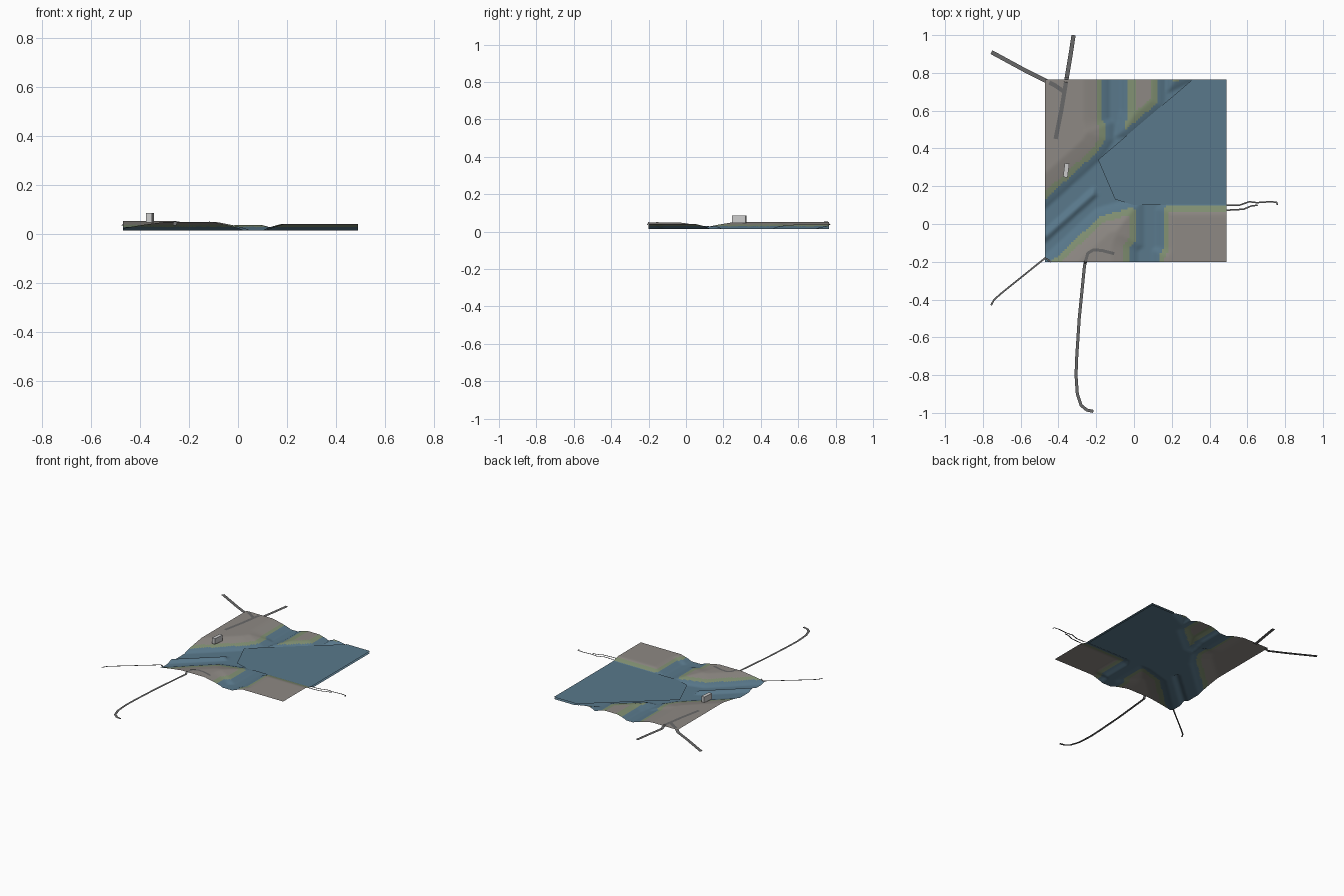
import bpy, math
from mathutils import Vector

if "Cube" in bpy.data.objects:
    bpy.data.objects.remove(bpy.data.objects["Cube"])

X0, X1, Y0, Y1, BED, N = -0.47, 0.49, -0.2, 0.765, 0.013, 84

def material(name, rgb):
    m = bpy.data.materials.new(name)
    m.diffuse_color = (*rgb, 1)
    m.use_nodes = True
    m.node_tree.nodes["Principled BSDF"].inputs["Base Color"].default_value = m.diffuse_color
    return m

BLUE = material("water_blue", (0.10, 0.19, 0.26))
GREEN = material("bank_green", (0.22, 0.28, 0.17))
STONE = material("land_stone", (0.27, 0.25, 0.23))
ROAD = material("road_grey", (0.14, 0.14, 0.14))

def add_mesh(name, verts, faces, mats):
    me = bpy.data.meshes.new(name)
    me.from_pydata(verts, [], faces)
    for m in mats:
        me.materials.append(m)
    ob = bpy.data.objects.new(name, me)
    bpy.context.collection.objects.link(ob)
    return ob

# Land outlines at bed level: (top height, bank width, outline)
LANDS = [
    (0.052, 0.14, [(-.7, 1), (-.13, 1), (-.13, .56), (-.11, .54), (-.11, .44), (-.17, .35),
                   (-.47, .08), (-.7, -.12)]),
    (0.037, 0.07, [(-.07, 1), (-.07, .6), (-.1, .46), (-.03, .46), (.16, .62), (.17, 1)]),
    (0.034, 0.05, [(.17, .9), (.17, .69), (.34, .77), (.4, .9)]),
    (0.034, 0.035, [(-.6, -.2), (-.47, -.1), (-.19, .15), (-.21, .2), (-.47, -.03), (-.6, -.15)]),
    (0.049, 0.14, [(-.6, -.28), (-.47, -.17), (-.2, .08), (-.02, .13), (.05, .13),
                   (.05, -.12), (.02, -.14), (.02, -.4), (-.6, -.4)]),
    (0.041, 0.08, [(.15, .13), (.7, .13), (.7, -.4), (.1, -.4), (.1, -.14), (.12, -.12), (.12, .08)]),
]

def inside_depth(p, poly):
    inside, d = False, 9.0
    for (ax, ay), (bx, by) in zip(poly, poly[1:] + poly[:1]):
        if (ay > p[1]) != (by > p[1]) and p[0] < (bx - ax) * (p[1] - ay) / (by - ay) + ax:
            inside = not inside
        ex, ey = bx - ax, by - ay
        t = ((p[0] - ax) * ex + (p[1] - ay) * ey) / (ex * ex + ey * ey)
        t = min(1, max(0, t))
        d = min(d, math.hypot(p[0] - ax - t * ex, p[1] - ay - t * ey))
    return d if inside else 0

def height(x, y):
    h = BED
    for top, w, poly in LANDS:
        t = min(1, inside_depth((x, y), poly) / w)
        h = max(h, BED + (top - BED) * t ** 0.7)
    return h

# Terrain sheet, coloured by height
verts = []
for j in range(N + 1):
    for i in range(N + 1):
        x, y = X0 + (X1 - X0) * i / N, Y0 + (Y1 - Y0) * j / N
        verts.append((x, y, height(x, y)))
faces = [(a, a + 1, a + N + 2, a + N + 1)
         for j in range(N) for i in range(N) for a in [j * (N + 1) + i]]
terrain = add_mesh("terrain", verts, faces, [BLUE, GREEN, STONE])
for p in terrain.data.polygons:
    p.material_index = 0 if p.center.z < 0.029 else 1 if p.center.z < 0.037 else 2
    p.use_smooth = True

# Lake surface
lake = [(-.19, .34), (-.1, .13), (0, .1), (X1, .1), (X1, Y1), (.31, Y1)]
add_mesh("lake_surface", [(x, y, 0.026) for x, y in lake], [range(len(lake))], [BLUE])

# Roads and paths as flat ribbons draped over the land
def ribbon(name, pts, width, z=0.034):
    pts = [Vector(p) for p in pts]
    dense = [a.lerp(b, k / 6) for a, b in zip(pts, pts[1:]) for k in range(6)] + [pts[-1]]
    vs = []
    for i, p in enumerate(dense):
        d = (dense[min(i + 1, len(dense) - 1)] - dense[max(i - 1, 0)]).normalized()
        side = Vector((-d.y, d.x)) * width / 2
        on = X0 <= p.x <= X1 and Y0 <= p.y <= Y1
        zz = max(z, height(p.x, p.y) + 0.0015) if on else z
        vs += [(*(p + side), zz), (*(p - side), zz)]
    fs = [(2 * i, 2 * i + 1, 2 * i + 3, 2 * i + 2) for i in range(len(dense) - 1)]
    add_mesh(name, vs, fs, [ROAD])

ribbon("north_road", [(-.32, 1), (-.335, .9), (-.36, .75), (-.385, .6), (-.415, .45)], .022)
ribbon("northwest_road", [(-.755, .91), (-.58, .815), (-.42, .735), (-.37, .7)], .022)
ribbon("southwest_path", [(-.757, -.43), (-.74, -.4), (-.70, -.365), (-.47, -.18), (-.44, -.2)], .009)
ribbon("south_road", [(-.215, -.992), (-.25, -.985), (-.28, -.96), (-.3, -.9), (-.307, -.8),
                      (-.303, -.7), (-.29, -.5), (-.262, -.22), (-.245, -.155), (-.215, -.137),
                      (-.17, -.14), (-.105, -.157)], .016)
ribbon("east_path", [(.49, .1), (.56, .1), (.61, .118), (.65, .113), (.72, .118), (.755, .115), (.76, .1)], .008)
ribbon("east_branch_path", [(.49, .073), (.58, .078), (.62, .095), (.655, .1)], .008)

# Building block on the north-west shore
bpy.ops.mesh.primitive_cube_add(size=1, location=(-.359, .284, .066), rotation=(0, 0, math.radians(-7)))
house = bpy.context.object
house.name = "building"
house.scale = (.024, .074, .04)
